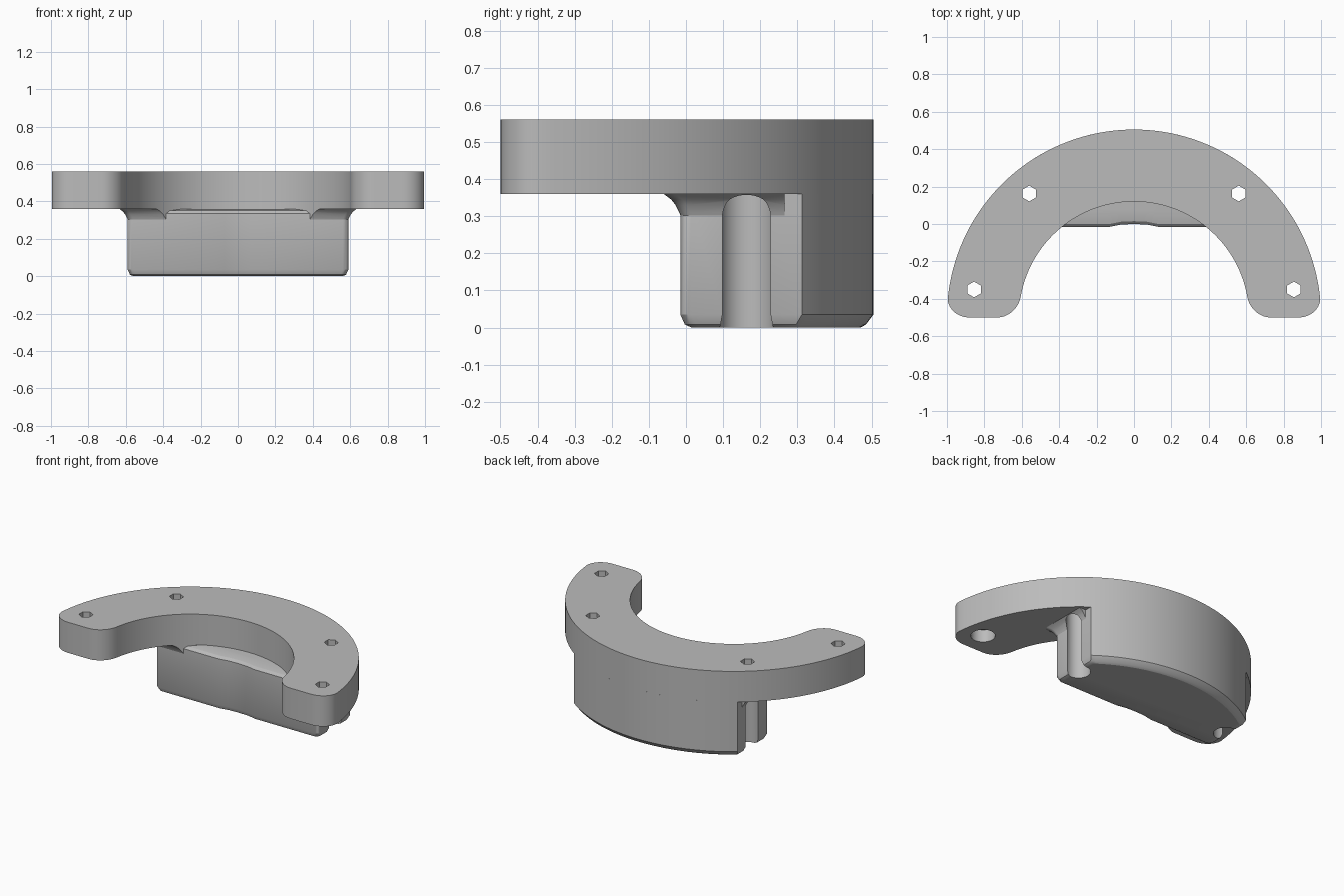
import bpy, bmesh, math
from mathutils import Vector

if "Cube" in bpy.data.objects:
    bpy.data.objects.remove(bpy.data.objects["Cube"])

CY = -0.495            # centre of the ring arcs
R_OUT, R_IN = 1.0, 0.615
Z_LOW, Z_TOP = 0.36, 0.56

grey = bpy.data.materials.new("plain grey")
grey.use_nodes = True
grey.diffuse_color = (0.5, 0.5, 0.5, 1)
grey.node_tree.nodes["Principled BSDF"].inputs["Base Color"].default_value = (0.5, 0.5, 0.5, 1)


def loft(name, rings):
    """Skin a stack of (z, outline) rings and cap both ends."""
    bm = bmesh.new()
    rows = [[bm.verts.new((x, y, z)) for x, y in pts] for z, pts in rings]
    n = len(rows[0])
    for low, high in zip(rows, rows[1:]):
        for i in range(n):
            j = (i + 1) % n
            bm.faces.new((low[i], low[j], high[j], high[i]))
    bm.faces.new(rows[0][::-1])
    bm.faces.new(rows[-1])
    bmesh.ops.recalc_face_normals(bm, faces=bm.faces)
    mesh = bpy.data.meshes.new(name)
    bm.to_mesh(mesh)
    bm.free()
    mesh.materials.append(grey)
    ob = bpy.data.objects.new(name, mesh)
    bpy.context.collection.objects.link(ob)
    return ob


def arc(r, a0, a1, n, cx=0, cy=CY):
    return [(cx + r * math.cos(math.radians(a0 + (a1 - a0) * i / n)),
             cy + r * math.sin(math.radians(a0 + (a1 - a0) * i / n))) for i in range(n + 1)]


def rounded(a, corner, b, n=8):
    """Quarter ellipse from a to b bulging towards corner."""
    a, b, k = Vector(a), Vector(b), Vector(corner)
    c = a + b - k
    return [tuple(c + (a - c) * math.cos(t) + (b - c) * math.sin(t))
            for t in (math.pi / 2 * i / n for i in range(n + 1))]


def rod(name, x, y, r, z0, z1, sides, turn=0):
    pts = arc(r, turn, turn + 360, sides, x, y)[:-1]
    return loft(name, [(z0, pts), (z1, pts)])


def cut(ob, cutter):
    cutter.hide_render = True
    mod = ob.modifiers.new("cut", 'BOOLEAN')
    mod.operation, mod.solver, mod.object = 'DIFFERENCE', 'EXACT', cutter
    bpy.context.view_layer.objects.active = ob
    bpy.ops.object.modifier_apply(modifier=mod.name)
    bpy.data.objects.remove(cutter)


def smooth(ob):
    bpy.ops.object.select_all(action='DESELECT')
    ob.select_set(True)
    bpy.context.view_layer.objects.active = ob
    bpy.ops.object.shade_smooth_by_angle(angle=math.radians(28))


# Horseshoe plate with rounded feet
outer = arc(R_OUT, 5.5, 174.5, 72)
inner = arc(R_IN, 169.5, 10.5, 60)
left_foot = (rounded(inner[-1], (0.62, -0.5), (0.73, -0.5))
             + rounded((0.88, -0.5), (0.995, -0.5), outer[0])[:-1])
right_foot = [(-x, y) for x, y in reversed(left_foot)]
outline = outer + right_foot + inner[:-1] + left_foot
plate = loft("horseshoe_plate", [(Z_LOW, outline), (Z_TOP, outline)])


# Lower block: dented front, straight sides, curved back
def block_outline(front, side, back):
    w, y0, r = 0.59 - side, -0.015 + front, R_OUT - back
    top = math.degrees(math.acos(w / r))
    half = [(0.0, y0 + 0.015), (0.07, y0 + 0.012), (0.13, y0)]
    half += rounded((w - 0.03, y0), (w, y0), (w, y0 + 0.03), 5)
    right = [(-x, y) for x, y in reversed(half[1:])]
    return half + arc(r, top, 180 - top, 48) + right


block = loft("lower_block", [
    (0.0, block_outline(0.03, 0.03, 0.035)),
    (0.008, block_outline(0.012, 0.012, 0.02)),
    (0.035, block_outline(0, 0, 0)),
    (0.335, block_outline(0, 0, 0)),
    (0.35, block_outline(0.015, 0, 0)),
    (Z_LOW, block_outline(0.06, 0, 0))])


# Flared fillet where the block meets the plate
def flare_outline(o):
    w, y0 = 0.585 + o, -0.01 - o
    corner = rounded((w - 0.03, y0), (w, y0), (w, y0 + 0.03), 5)
    half = corner + [(w, 0.265)]
    return half + [(-x, y) for x, y in reversed(half)]


flare = loft("plate_fillet", [(z, flare_outline(o)) for z, o in
             ((0.29, 0), (0.31, 0.008), (0.33, 0.018), (0.345, 0.03), (Z_LOW, 0.05))])
cut(flare, rod("ring_cutter", 0, CY, R_IN, 0.2, 0.5, 128))

# Screw holes, with wide pockets below that also notch the block sides
for s in (-1, 1):
    for x, y in ((0.56, 0.163), (0.855, -0.35)):
        cut(plate, rod("hole_cutter", s * x, y, 0.042, 0.3, 0.7, 6, 90))
        cut(plate, rod("pocket_cutter", s * x, y, 0.072, 0.3, 0.44, 24))
    for part in (block, flare):
        cut(part, rod("notch_cutter", s * 0.56, 0.163, 0.072, -0.1, 0.5, 24))

for part in (plate, block, flare):
    smooth(part)
